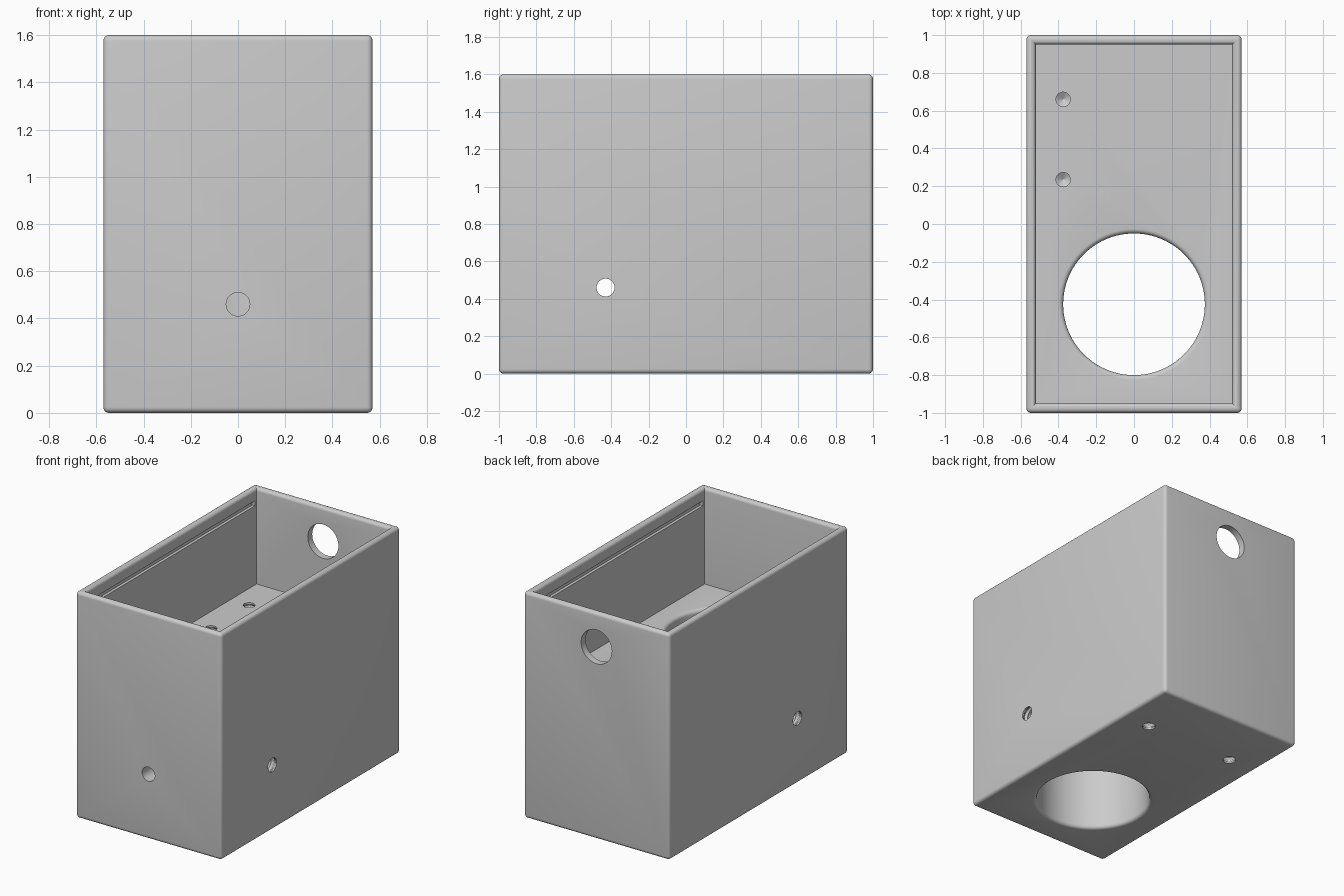
import bpy, bmesh, math
from mathutils import Matrix, Vector

if "Cube" in bpy.data.objects:
    bpy.data.objects.remove(bpy.data.objects["Cube"])

grey = bpy.data.materials.new("light_grey")
grey.diffuse_color = (0.6, 0.6, 0.6, 1)
grey.use_nodes = True
grey.node_tree.nodes["Principled BSDF"].inputs["Base Color"].default_value = grey.diffuse_color
HX, HY, TOP, FLOOR, WALL, R = 0.57, 1.0, 1.6, 0.92, 0.05, 0.024


def make_object(name, bm):
    bmesh.ops.recalc_face_normals(bm, faces=bm.faces)
    mesh = bpy.data.meshes.new(name)
    bm.to_mesh(mesh)
    bm.free()
    mesh.materials.append(grey)
    ob = bpy.data.objects.new(name, mesh)
    bpy.context.collection.objects.link(ob)
    return ob


def loft(name, rings, matrix=Matrix()):
    """Closed solid through a stack of equal-sized point rings."""
    bm = bmesh.new()
    loops = [[bm.verts.new(matrix @ Vector(p)) for p in ring] for ring in rings]
    n = len(loops[0])
    for a, b in zip(loops, loops[1:]):
        for i in range(n):
            j = (i + 1) % n
            bm.faces.new((a[i], a[j], b[j], b[i]))
    bm.faces.new(loops[0])
    bm.faces.new(loops[-1])
    return make_object(name, bm)


def circle(r, z, n):
    return [(r * math.cos(math.tau * i / n), r * math.sin(math.tau * i / n), z) for i in range(n)]


def rect(x, y, z):
    return [(-x, -y, z), (x, -y, z), (x, y, z), (-x, y, z)]


def lathe(name, profile, pos=(0, 0, 0), direction=(0, 0, 1), n=32):
    rot = Vector((0, 0, 1)).rotation_difference(Vector(direction)).to_matrix().to_4x4()
    return loft(name, [circle(r, z, n) for r, z in profile], Matrix.Translation(pos) @ rot)


def thread(depth, r, pitch=0.036, groove=0.01, tip=True):
    """Ridged hole profile running inward from the surface at 0."""
    prof = [(r, -0.05), (r, 0.01)]
    z = 0.01
    while z + pitch < depth:
        prof += [(r + groove, z + pitch * 0.4), (r + groove, z + pitch * 0.55), (r, z + pitch * 0.95)]
        z += pitch
    prof.append((r, depth))
    if tip:
        prof.append((0.002, depth + r * 0.6))
    return prof


def cut(target, cutter):
    mod = target.modifiers.new("cut", 'BOOLEAN')
    mod.operation, mod.solver, mod.object = 'DIFFERENCE', 'EXACT', cutter
    bpy.context.view_layer.objects.active = target
    bpy.ops.object.modifier_apply(modifier=mod.name)
    bpy.data.objects.remove(cutter)


# Rounded outer block
bm = bmesh.new()
bmesh.ops.create_cube(bm, size=1, matrix=Matrix.Translation((0, 0, TOP / 2))
                      @ Matrix.Diagonal((2 * HX, 2 * HY, TOP, 1)))
bmesh.ops.bevel(bm, geom=bm.edges[:], offset=R, segments=5, profile=0.5, affect='EDGES')
housing = make_object("housing", bm)

# Upper compartment with a rounded inner rim
ix, iy = HX - WALL, HY - WALL
rings = [rect(ix, iy, FLOOR)]
for i in range(6):
    a = math.radians(90 * i / 5)
    o = R * (1 - math.cos(a))
    rings.append(rect(ix + o, iy + o, TOP - R + R * math.sin(a)))
rings.append(rect(ix + R, iy + R, TOP + 0.1))
cut(housing, loft("compartment_cutter", rings))

# Large vertical bore, softened at both ends
F = 0.025
arc = [math.radians(90 * i / 5) for i in range(6)]
prof = [(0.375 + F, -0.1)]
prof += [(0.375 + F - F * math.sin(a), F - F * math.cos(a)) for a in arc]
prof += [(0.375 + F - F * math.cos(a), FLOOR - F + F * math.sin(a)) for a in arc]
prof.append((0.375 + F, FLOOR + 0.1))
cut(housing, lathe("bore_cutter", prof, (0, -0.425, 0), n=96))

# Cable hole in the back wall and plain hole in the front
cut(housing, lathe("back_hole_cutter", [(0.12, -0.1), (0.12, 0.15)], (0, HY, 1.36), (0, -1, 0), 48))
cut(housing, lathe("front_hole_cutter", [(0.05, -0.1), (0.05, 0.3)], (0, -HY, 0.46), (0, 1, 0)))

# Threaded side holes and lid grooves, left and right
for s in (-1, 1):
    cut(housing, lathe("side_hole_cutter", thread(0.32, 0.048, tip=False),
                       (s * HX, -0.43, 0.46), (-s, 0, 0)))
    groove = loft("groove_cutter", [rect(0.02, 0.93, 1.48), rect(0.02, 0.93, 1.515)],
                  Matrix.Translation((s * ix, 0, 0)))
    cut(housing, groove)
    # Threaded mounting holes underneath
    cut(housing, lathe("base_hole_cutter", thread(0.3, 0.043), (s * 0.35, 0.57, 0)))

# Threaded holes in the compartment floor
for y in (0.235, 0.66):
    cut(housing, lathe("floor_hole_cutter", thread(0.3, 0.038), (-0.375, y, FLOOR), (0, 0, -1)))

bpy.ops.object.select_all(action='DESELECT')
housing.select_set(True)
bpy.context.view_layer.objects.active = housing
bpy.ops.object.shade_smooth_by_angle(angle=math.radians(30))
